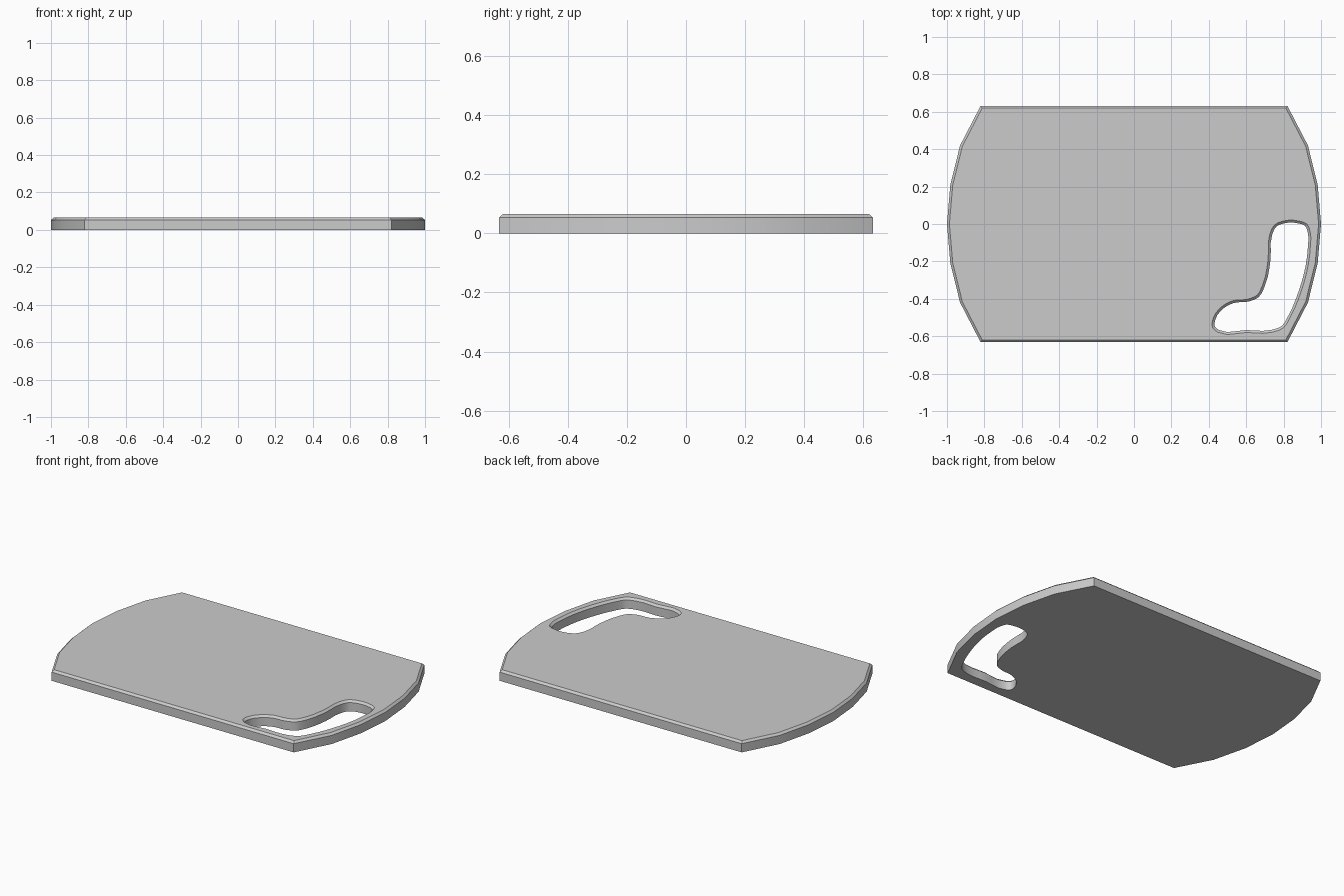
import bpy, bmesh
from mathutils import Vector

if "Cube" in bpy.data.objects:
    bpy.data.objects.remove(bpy.data.objects["Cube"])

TOP, EDGE, BEVEL = 0.065, 0.053, 0.013


def offset(points, d):
    """Mitred outward offset of a counter-clockwise outline."""
    result, n = [], len(points)
    for i, p in enumerate(points):
        a = (p - points[i - 1]).normalized()
        b = (points[(i + 1) % n] - p).normalized()
        na, nb = Vector((a.y, -a.x)), Vector((b.y, -b.x))
        result.append(p + (na + nb) * d / (1 + na.dot(nb)))
    return result


def smooth_loop(points, steps):
    """Closed centripetal-style spline through the given points."""
    result, n = [], len(points)
    for i in range(n):
        p0, p1, p2, p3 = (points[(i + k) % n] for k in (-1, 0, 1, 2))
        l0, l1, l2 = (p1 - p0).length, (p2 - p1).length, (p3 - p2).length
        m1 = ((p1 - p0) / l0 * l1 + (p2 - p1) / l1 * l0) / (l0 + l1) * l1
        m2 = ((p2 - p1) / l1 * l2 + (p3 - p2) / l2 * l1) / (l1 + l2) * l1
        for s in range(steps):
            t = s / steps
            result.append(p1 * (2*t**3 - 3*t**2 + 1) + m1 * (t**3 - 2*t**2 + t)
                          + p2 * (3*t**2 - 2*t**3) + m2 * (t**3 - t**2))
    return result


# Board outline: straight long sides and faceted bowed ends
right = [(0.82, -0.632), (0.93, -0.42), (0.982, -0.21), (1.0, 0),
         (0.982, 0.21), (0.93, 0.42), (0.82, 0.632)]
outline = [Vector(p) for p in right] + [Vector((-x, -y)) for x, y in right]

# Curved corner handle opening, counter-clockwise
handle = smooth_loop([Vector(p) for p in (
    (0.455, -0.567), (0.60, -0.567), (0.73, -0.567), (0.79, -0.545), (0.825, -0.49),
    (0.88, -0.36), (0.918, -0.22), (0.929, -0.13), (0.929, -0.045), (0.915, -0.01),
    (0.88, 0.003), (0.80, 0.003), (0.76, -0.015), (0.738, -0.06), (0.73, -0.19),
    (0.70, -0.33), (0.667, -0.39), (0.61, -0.415), (0.535, -0.422),
    (0.48, -0.45), (0.435, -0.51), (0.433, -0.55))], 3)

bm = bmesh.new()
top_edges, bottom_edges = [], []


def wall(points, top_offset):
    """Vertical wall with a chamfer along its upper rim."""
    levels = ((points, 0), (points, EDGE), (offset(points, top_offset), TOP))
    rings = [[bm.verts.new((p.x, p.y, z)) for p in ring] for ring, z in levels]
    n = len(points)
    for lo, hi in zip(rings, rings[1:]):
        for i in range(n):
            j = (i + 1) % n
            bm.faces.new((lo[i], lo[j], hi[j], hi[i]))
    for ring, store in ((rings[0], bottom_edges), (rings[2], top_edges)):
        store += [bm.edges.get((ring[i], ring[(i + 1) % n])) for i in range(n)]


wall(outline, -BEVEL)
wall(handle, BEVEL)

# Flat top and underside around the opening
for edges, normal in ((top_edges, (0, 0, 1)), (bottom_edges, (0, 0, -1))):
    bmesh.ops.triangle_fill(bm, edges=edges, use_beauty=True, normal=normal)
bmesh.ops.recalc_face_normals(bm, faces=bm.faces)

mesh = bpy.data.meshes.new("cutting_board")
bm.to_mesh(mesh)
bm.free()
board = bpy.data.objects.new("cutting_board", mesh)
bpy.context.collection.objects.link(board)
bpy.context.view_layer.objects.active = board
board.select_set(True)
bpy.ops.object.shade_smooth_by_angle(angle=0.52)
